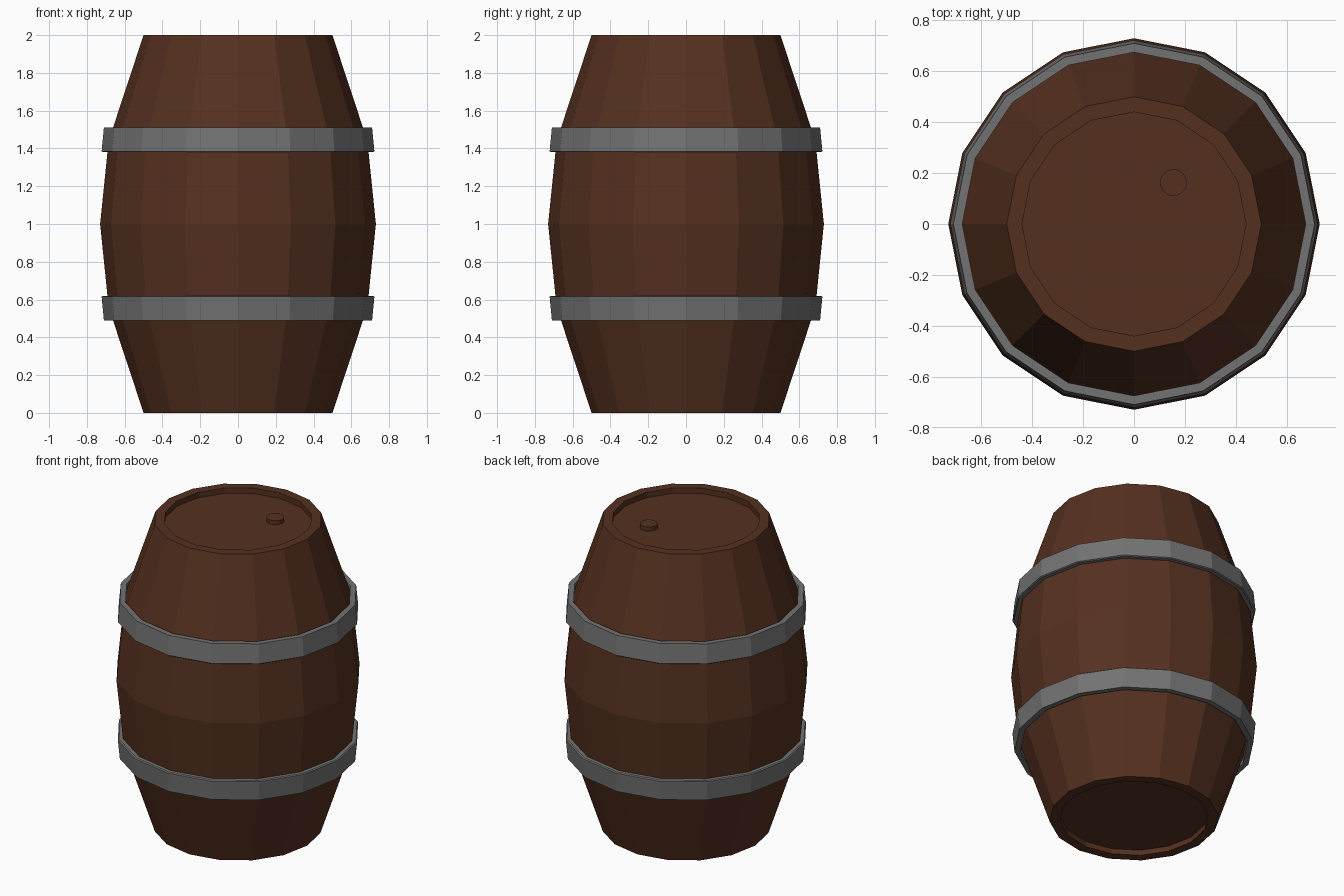
import bpy, bmesh, math

if "Cube" in bpy.data.objects:
    bpy.data.objects.remove(bpy.data.objects["Cube"])

SIDES = 16


def material(name, color):
    m = bpy.data.materials.new(name)
    m.diffuse_color = color
    m.use_nodes = True
    m.node_tree.nodes["Principled BSDF"].inputs["Base Color"].default_value = m.diffuse_color
    return m


def lathe(name, profile, mat, sides=SIDES, closed=False, at=(0, 0, 0)):
    """Spin an (r, z) profile around z; open profiles get flat end caps."""
    bm = bmesh.new()
    rings = []
    for r, z in profile:
        rings.append([bm.verts.new((r * math.cos(2 * math.pi * i / sides),
                                    r * math.sin(2 * math.pi * i / sides), z))
                      for i in range(sides)])
    pairs = list(zip(rings, rings[1:]))
    if closed:
        pairs.append((rings[-1], rings[0]))
    else:
        bm.faces.new(rings[0][::-1])
        bm.faces.new(rings[-1])
    for a, b in pairs:
        for i in range(sides):
            j = (i + 1) % sides
            bm.faces.new((a[i], a[j], b[j], b[i]))
    bmesh.ops.recalc_face_normals(bm, faces=bm.faces)
    me = bpy.data.meshes.new(name)
    bm.to_mesh(me)
    bm.free()
    me.materials.append(mat)
    ob = bpy.data.objects.new(name, me)
    ob.location = at
    bpy.context.collection.objects.link(ob)
    return ob


wood = material("wood", (0.09, 0.03, 0.014, 1))
iron = material("iron", (0.17, 0.17, 0.17, 1))

# Body: recessed head, rim and bulging staves, mirrored about mid height
half = [(0.44, 0.035), (0.44, 0), (0.5, 0), (0.685, 0.56)]
body = half + [(0.73, 1.0)] + [(r, 2 - z) for r, z in reversed(half)]
lathe("barrel_body", body, wood)

# Iron hoops, following the stave slope
hoop = [(0.675, 1.51), (0.71, 1.51), (0.722, 1.385), (0.715, 1.38), (0.68, 1.38)]
lathe("upper_hoop", hoop, iron, closed=True)
lathe("lower_hoop", [(r, 2 - z) for r, z in hoop], iron, closed=True)

# Bung in the top head
lathe("bung", [(0.053, -0.01), (0.053, 0.027)], wood, at=(0.155, 0.163, 1.965))
